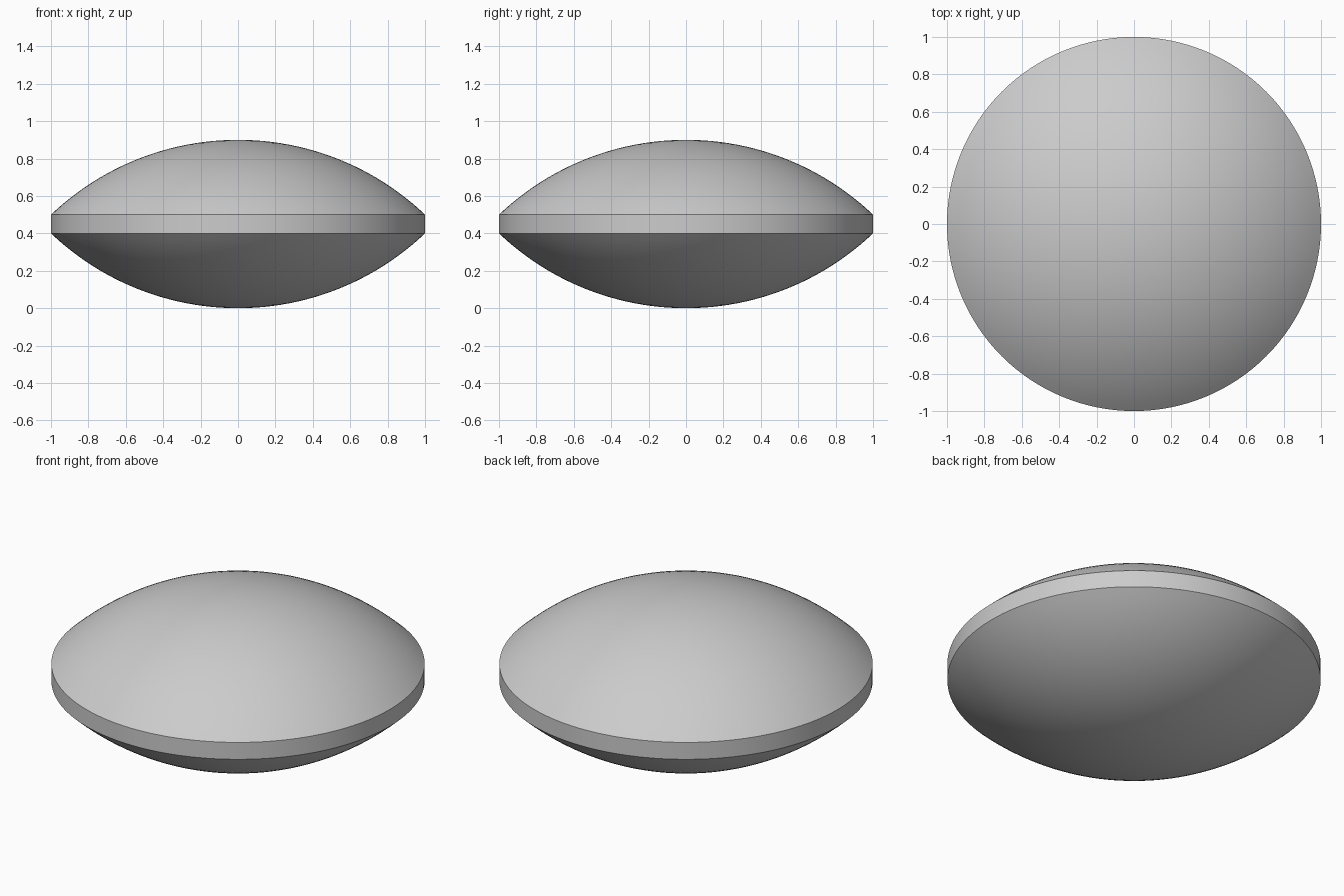
import bpy, bmesh, math

if "Cube" in bpy.data.objects:
    bpy.data.objects.remove(bpy.data.objects["Cube"])

RADIUS, SAG, BAND = 1.0, 0.4, 0.1      # rim radius, dome height, rim thickness
SEGMENTS, RINGS = 128, 24
SPHERE_R = (RADIUS**2 + SAG**2) / (2 * SAG)
HALF_ANGLE = math.asin(RADIUS / SPHERE_R)


def dome_profile():
    """Arc from rim to pole as (radius, height above rim)."""
    base = SPHERE_R - SAG
    for i in range(RINGS):
        a = HALF_ANGLE * (1 - i / RINGS)
        yield SPHERE_R * math.sin(a), SPHERE_R * math.cos(a) - base


# Half profile: lower dome, straight rim, upper dome
arc = list(dome_profile())
profile = [(r, SAG - h) for r, h in reversed(arc)]
profile += [(r, SAG + BAND + h) for r, h in arc]

bm = bmesh.new()
rings = [[bm.verts.new((r * math.cos(math.tau * k / SEGMENTS),
                        r * math.sin(math.tau * k / SEGMENTS), z))
          for k in range(SEGMENTS)] for r, z in profile]
bottom = bm.verts.new((0, 0, 0))
top = bm.verts.new((0, 0, 2 * SAG + BAND))

for k in range(SEGMENTS):
    n = (k + 1) % SEGMENTS
    for lo, hi in zip(rings, rings[1:]):
        bm.faces.new((lo[k], lo[n], hi[n], hi[k]))
    bm.faces.new((bottom, rings[0][n], rings[0][k]))
    bm.faces.new((top, rings[-1][k], rings[-1][n]))
bmesh.ops.recalc_face_normals(bm, faces=bm.faces)

mesh = bpy.data.meshes.new("biconvex_lens")
bm.to_mesh(mesh)
bm.free()
lens = bpy.data.objects.new("biconvex_lens", mesh)
bpy.context.collection.objects.link(lens)

# Smooth domes and rim, crisp edges between them
bpy.context.view_layer.objects.active = lens
lens.select_set(True)
bpy.ops.object.shade_smooth_by_angle(angle=math.radians(30))
